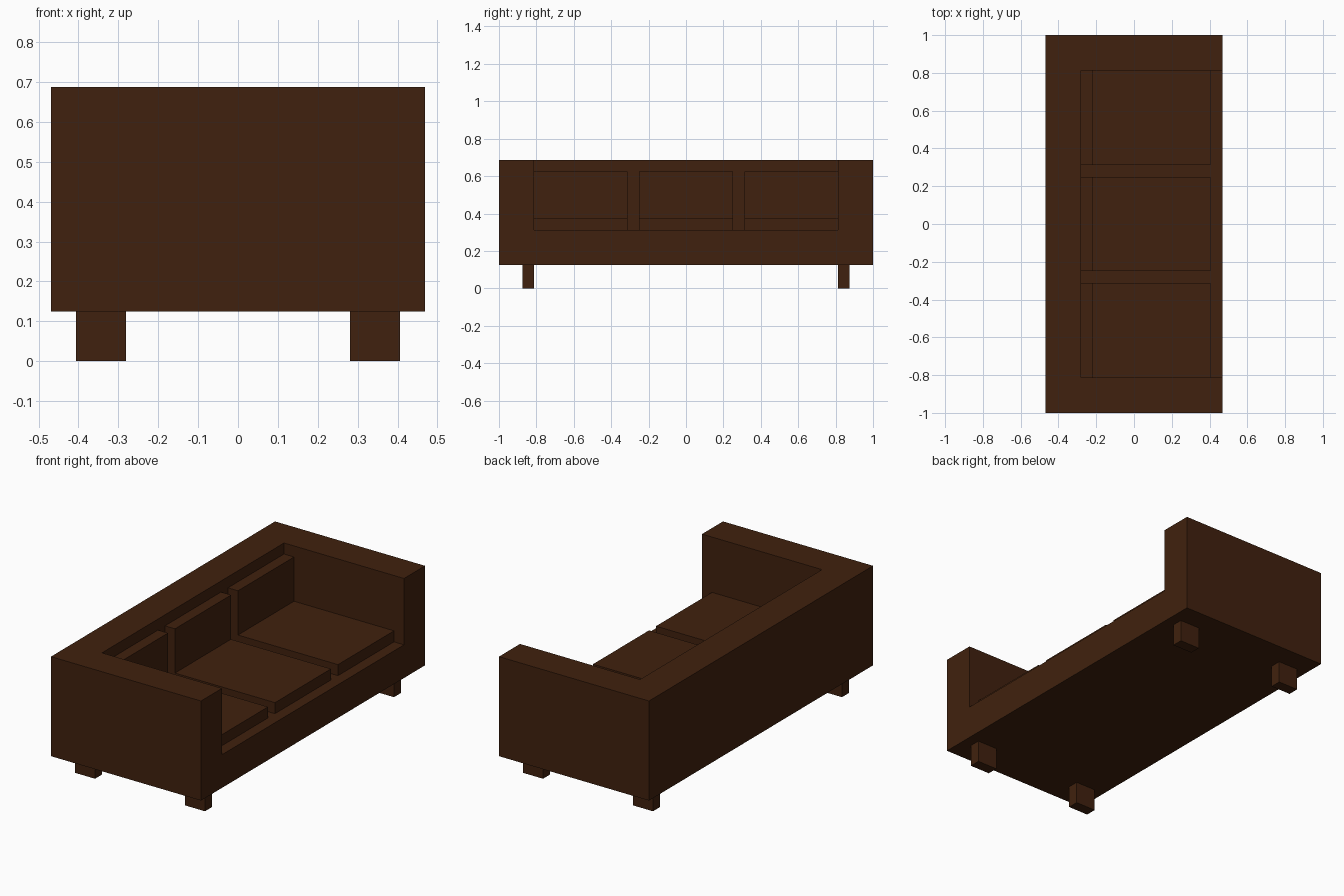
import bpy
import bmesh
from mathutils import Vector

cube = bpy.data.objects.get("Cube")
if cube:
    bpy.data.objects.remove(cube, do_unlink=True)

# One dark brown for the whole sofa
brown = bpy.data.materials.new("dark_brown")
colour = (0.0513, 0.0152, 0.0044, 1.0)
brown.diffuse_color = colour
brown.use_nodes = True
brown.node_tree.nodes["Principled BSDF"].inputs["Base Color"].default_value = colour

U = 1 / 16                   # module shared by all parts
X, Y = 7.5 * U, 1.0          # half depth and half length
BACK, ARM = -4.5 * U, 13 * U   # inner faces of the back and arms
BASE, SEAT, TOP = 2 * U, 5 * U, 11 * U


def fill_box(bm, lo, hi):
    verts = bmesh.ops.create_cube(bm, size=1)["verts"]
    lo, hi = Vector(lo), Vector(hi)
    for v in verts:
        v.co = (lo + hi) / 2 + v.co * (hi - lo)


def finish(name, bm):
    mesh = bpy.data.meshes.new(name)
    bm.to_mesh(mesh)
    bm.free()
    mesh.materials.append(brown)
    obj = bpy.data.objects.new(name, mesh)
    bpy.context.collection.objects.link(obj)
    return obj


def box(name, lo, hi):
    bm = bmesh.new()
    fill_box(bm, lo, hi)
    return finish(name, bm)


# Frame: a base block whose rear and end strips are raised into back and arms
bm = bmesh.new()
fill_box(bm, (-X, -Y, BASE), (X, Y, SEAT))
for point, normal in (((BACK, 0, 0), (1, 0, 0)),
                      ((0, ARM, 0), (0, 1, 0)),
                      ((0, -ARM, 0), (0, 1, 0))):
    bmesh.ops.bisect_plane(bm, geom=bm.verts[:] + bm.edges[:] + bm.faces[:],
                           plane_co=point, plane_no=normal)
rim = []
for f in bm.faces:
    c = f.calc_center_median()
    if f.normal.z > 0.9 and (c.x < BACK or abs(c.y) > ARM):
        rim.append(f)
raised = bmesh.ops.extrude_face_region(bm, geom=rim)["geom"]
bmesh.ops.delete(bm, geom=rim, context='FACES')
bmesh.ops.translate(bm, vec=(0, 0, TOP - SEAT),
                    verts=[g for g in raised if isinstance(g, bmesh.types.BMVert)])
bmesh.ops.dissolve_limit(bm, angle_limit=0.01, verts=bm.verts[:], edges=bm.edges[:])
bmesh.ops.recalc_face_normals(bm, faces=bm.faces[:])
finish("sofa_frame", bm)

# Three seat cushions, each with an upright back cushion
for side, y in (("right", -9 * U), ("middle", 0), ("left", 9 * U)):
    y0, y1 = y - 4 * U, y + 4 * U
    box(f"seat_cushion_{side}", (BACK + U, y0, SEAT), (6.5 * U, y1, SEAT + U))
    box(f"back_cushion_{side}", (BACK, y0, SEAT), (BACK + U, y1, TOP - U))

# Four short legs
for end, x in (("rear", -5.5 * U), ("front", 5.5 * U)):
    for side, y in (("right", -13.5 * U), ("left", 13.5 * U)):
        box(f"{end}_leg_{side}", (x - U, y - U / 2, 0), (x + U, y + U / 2, BASE))
